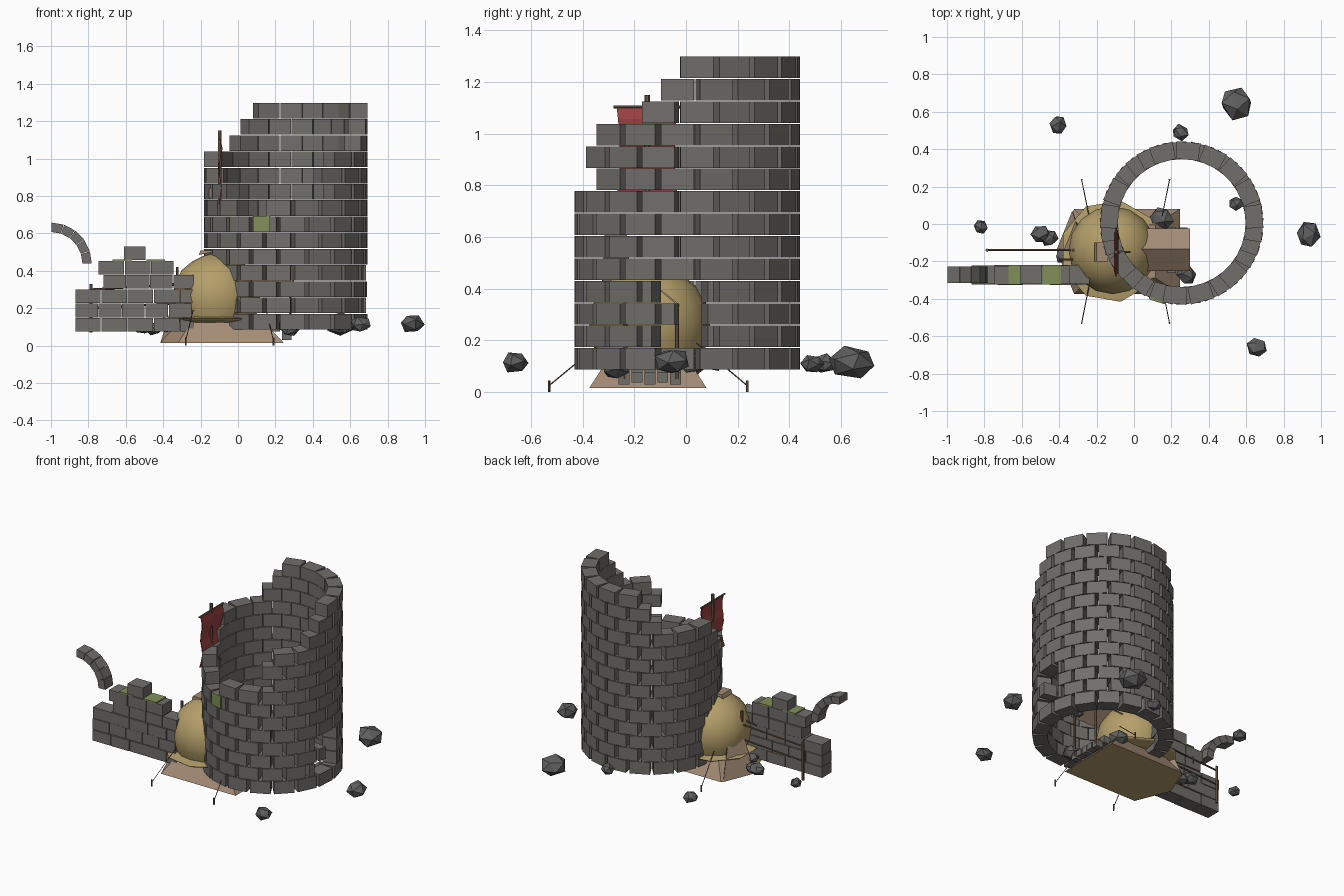
import bpy, bmesh, math, random
from mathutils import Vector, Matrix

if "Cube" in bpy.data.objects:
    bpy.data.objects.remove(bpy.data.objects["Cube"])

random.seed(4)
D = math.radians


def mat(name, r, g, b):
    m = bpy.data.materials.new(name)
    m.diffuse_color = (r, g, b, 1)
    m.use_nodes = True
    m.node_tree.nodes["Principled BSDF"].inputs["Base Color"].default_value = m.diffuse_color
    return m


STONE = mat("grey stone", .165, .158, .145)
ROCK = mat("dark rock", .115, .115, .115)
GOLD = mat("gold canvas", .46, .35, .145)
TAN = mat("tan canvas", .37, .265, .18)
WOOD = mat("brown wood", .16, .105, .07)
RED = mat("red cloth", .34, .055, .055)
MOSS = mat("green moss", .22, .28, .10)


def finish(name, bm, *mats):
    bmesh.ops.recalc_face_normals(bm, faces=bm.faces)
    me = bpy.data.meshes.new(name)
    bm.to_mesh(me)
    bm.free()
    for m in mats:
        me.materials.append(m)
    ob = bpy.data.objects.new(name, me)
    bpy.context.collection.objects.link(ob)
    return ob


def prism(bm, bottom, top):
    """Closed solid between two matching loops of points."""
    a = [bm.verts.new(p) for p in bottom]
    b = [bm.verts.new(p) for p in top]
    n = len(a)
    faces = [bm.faces.new(a), bm.faces.new(b)]
    for i in range(n):
        faces.append(bm.faces.new((a[i], a[(i + 1) % n], b[(i + 1) % n], b[i])))
    return faces


def box(bm, x0, x1, y0, y1, z0, z1):
    q = [(x0, y0), (x1, y0), (x1, y1), (x0, y1)]
    prism(bm, [(x, y, z0) for x, y in q], [(x, y, z1) for x, y in q])


def rod(bm, p, q, r, n=6):
    p, q = Vector(p), Vector(q)
    d = q - p
    m = Matrix.Translation((p + q) / 2) @ d.to_track_quat('Z', 'Y').to_matrix().to_4x4()
    bmesh.ops.create_cone(bm, cap_ends=True, segments=n, radius1=r, radius2=r,
                          depth=d.length, matrix=m)


# Round tower: 14 courses of 18 blocks, with broken top and a side hole
CX, CY, R0, R1 = .255, .005, .345, .438
gaps = {13: (115, 355), 12: (125, 345), 11: (135, 335), 10: (185, 305), 9: (195, 295),
        8: (225, 305), 7: (235, 255), 1: (343, 369), 2: (355, 369), 3: (343, 369)}


def tower_block(bm, a, b, z0, z1):
    def pt(r, t, z):
        return (CX + r * math.cos(D(t)), CY + r * math.sin(D(t)), z)
    g = 1.5
    loops = [[pt(R0, a + .3, z), pt(R1, a + g, z), pt(R1, b - g, z), pt(R0, b - .3, z)] for z in (z0, z1)]
    prism(bm, *loops)


bm = bmesh.new()
for c in range(14):
    z = .087 + c * .0868
    g0, g1 = gaps.get(c, (0, 0))
    for k in range(18):
        a = 15 + 20 * k if c % 2 else 25 + 20 * k
        b = a + 20
        if a < 180 and g1 > 360:            # hole that crosses angle zero
            lo, hi = g0 - 360, g1 - 360
        else:
            lo, hi = g0, g1
        for s, e in ((a, min(b, lo)), (max(a, hi), b)) if lo < b and hi > a else ((a, b),):
            if e - s > 4:
                tower_block(bm, s, e, z, z + .083)
finish("tower", bm, STONE)

# Low ruined wall
bm = bmesh.new()
rows = [(-.87, -.235), (-.87, -.235), (-.87, -.235), (-.72, -.235), (-.745, -.34), (-.61, -.49)]
for i, (x0, x1) in enumerate(rows):
    z = .075 + i * .0765
    x = x0
    step = .125 if i % 2 else .14
    while x < x1 - .02:
        e = min(x + step, x1)
        j = random.uniform(-.004, .004)
        box(bm, x, e - .004, -.322 + j, -.222 + j, z, z + .073)
        x = e
finish("ruined_wall", bm, STONE)

# Broken arch piece
bm = bmesh.new()
for i in range(5):
    t0, t1 = D(18 * i), D(18 * (i + 1) - .8)
    q = [(r, t) for r, t in ((.168, t0), (.218, t0), (.218, t1), (.168, t1))]
    prism(bm, *[[(-1 + r * math.cos(t), y, .44 + r * math.sin(t)) for r, t in q] for y in (-.315, -.228)])
finish("arch_fragment", bm, STONE)

# Moss patches on wall and tower
bm = bmesh.new()
box(bm, -.67, -.57, -.324, -.22, .4535, .462)
box(bm, -.49, -.39, -.324, -.22, .4535, .462)
q = [(r, t) for r, t in ((.43, 247), (.444, 247), (.444, 259), (.43, 259))]
prism(bm, *[[(CX + r * math.cos(D(t)), CY + r * math.sin(D(t)), z) for r, t in q] for z in (.608, .692)])
finish("moss", bm, MOSS)

# Sloped canvas base with gold floor underneath
bm = bmesh.new()
base = [(-.415, -.14), (-.32, .08), (.245, .08), (.245, -.375), (-.32, -.375)]
mid = Vector((-.1, -.145))
top = [mid + (Vector(p) - mid) * .62 for p in base]
fs = prism(bm, [(x, y, .015) for x, y in base], [(p.x, p.y, .15) for p in top])
fs[0].material_index = 1
finish("tent_base", bm, TAN, GOLD)

# Gold dome and its low skirt
def lathe(name, profile, n, cx, cy, m, smooth):
    bm = bmesh.new()
    rings = [[bm.verts.new((cx + r * math.cos(2 * math.pi * i / n), cy + r * math.sin(2 * math.pi * i / n), z))
              for i in range(n)] for r, z in profile]
    for a, b in zip(rings, rings[1:]):
        for i in range(n):
            bm.faces.new((a[i], a[(i + 1) % n], b[(i + 1) % n], b[i]))
    bm.faces.new(rings[0])
    bm.faces.new(rings[-1])
    for f in bm.faces:
        f.smooth = smooth and len(f.verts) == 4
    return finish(name, bm, m)


lathe("tent_dome", [(.2, .13), (.225, .2), (.235, .27), (.22, .34), (.185, .405), (.13, .45), (.07, .48), (.02, .492)],
      16, -.115, -.14, GOLD, True)
lathe("tent_skirt", [(.2, .125), (.265, .137), (.275, .145), (.2, .155)], 9, -.12, -.145, GOLD, False)

# Entrance flap leaning on the far side of the dome
bm = bmesh.new()
prism(bm, [(-.415, -.14, .015), (-.33, .07, .015), (-.26, -.1, .015)],
      [(-.30, -.14, .39), (-.28, -.09, .39), (-.25, -.12, .39)])
# Cap flap over the dome top
prism(bm, [(-.21, -.2, .485), (-.14, -.2, .5), (-.14, -.1, .5), (-.21, -.1, .485)],
      [(-.2, -.2, .51), (-.14, -.2, .508), (-.14, -.1, .508), (-.2, -.1, .51)])
# Gabled porch inside the tower
for y0, y1 in ((-.25, -.135), (-.025, -.135)):
    prism(bm, [(.02, y0, .33), (.3, y0, .33), (.3, y1, .42), (.02, y1, .42)],
          [(.02, y0, .338), (.3, y0, .338), (.3, y1, .428), (.02, y1, .428)])
finish("tent_flaps", bm, TAN)

# Porch posts, fence, pegs and bracket
bm = bmesh.new()
for y in (-.235, -.035):
    rod(bm, (.28, y, .05), (.28, y, .335), .008)
rod(bm, (-.785, -.14, .07), (-.785, -.14, .33), .009)
rod(bm, (-.325, -.14, .07), (-.325, -.14, .42), .009)
for z in (.2, .3):
    rod(bm, (-.79, -.14, z), (-.28, -.14, z + .03), .006)
rod(bm, (-.15, -.15, .79), (-.02, -.15, .79), .006)
rod(bm, (-.4, -.19, .32), (-.27, -.19, .34), .006)
for x, xi in ((-.28, -.24), (.19, .15)):
    for y, yi in ((-.53, -.33), (.237, .04)):
        rod(bm, (x, y, 0), (x, y, .045), .005)
        rod(bm, (x, y, .025), (xi, yi, .19), .0025, 4)
finish("posts_and_ropes", bm, WOOD)

# Banner: pole, crossbar and rippled cloth
bm = bmesh.new()
rod(bm, (-.097, -.15, .74), (-.097, -.15, 1.15), .01)
rod(bm, (-.097, -.28, 1.104), (-.097, -.02, 1.104), .006)
finish("banner_pole", bm, WOOD)
bm = bmesh.new()
N = 8
strips = []
for i in range(N + 1):
    z = 1.1 - i * .345 / N
    x = -.095 + .009 * math.sin(i * 1.3)
    w = .118 - .012 * math.sin(math.pi * i / N)
    strips.append([bm.verts.new((x + dx, -.15 + s * w, z)) for dx, s in
                   ((-.003, -1), (-.003, 1), (.003, 1), (.003, -1))])
for a, b in zip(strips, strips[1:]):
    for i in range(4):
        bm.faces.new((a[i], a[(i + 1) % 4], b[(i + 1) % 4], b[i]))
bm.faces.new(strips[0])
bm.faces.new(strips[-1])
finish("banner_cloth", bm, RED)

# Lantern under the banner bracket
bm = bmesh.new()
box(bm, -.155, -.125, -.165, -.135, .79, .84)
finish("lantern", bm, TAN)

# Small paving blocks at the porch
bm = bmesh.new()
for i in range(5):
    y = -.24 + i * .05
    box(bm, .235, .285, y - .021, y + .021, .03 + .006 * (i % 2), .075)
    box(bm, .18, .225, y - .021, y + .021, .075, .125)
finish("step_stones", bm, STONE)

# Loose faceted rocks
bm = bmesh.new()
rocks = [(.55, .645, .097, .115), (-.405, .53, .054, .11), (.25, .49, .05, .11), (.545, .11, .043, .11),
         (-.82, -.015, .043, .11), (-.5, -.055, .055, .1), (-.45, -.075, .05, .09), (.93, -.055, .074, .118),
         (.655, -.66, .058, .115), (.15, .03, .065, .11), (.28, -.27, .06, .09), (-.38, -.17, .045, .1)]
for x, y, r, z in rocks:
    m = (Matrix.Translation((x, y, z)) @ Matrix.Rotation(random.uniform(0, 6), 4, 'Z')
         @ Matrix.Diagonal((1, .88, .72, 1)) @ Matrix.Rotation(random.uniform(0, 6), 4, 'X'))
    v = bmesh.ops.create_icosphere(bm, subdivisions=1, radius=r, matrix=m)["verts"]
    for p in v:
        p.co += Vector([random.uniform(-.07, .07) * r for _ in range(3)])
finish("rocks", bm, ROCK)
